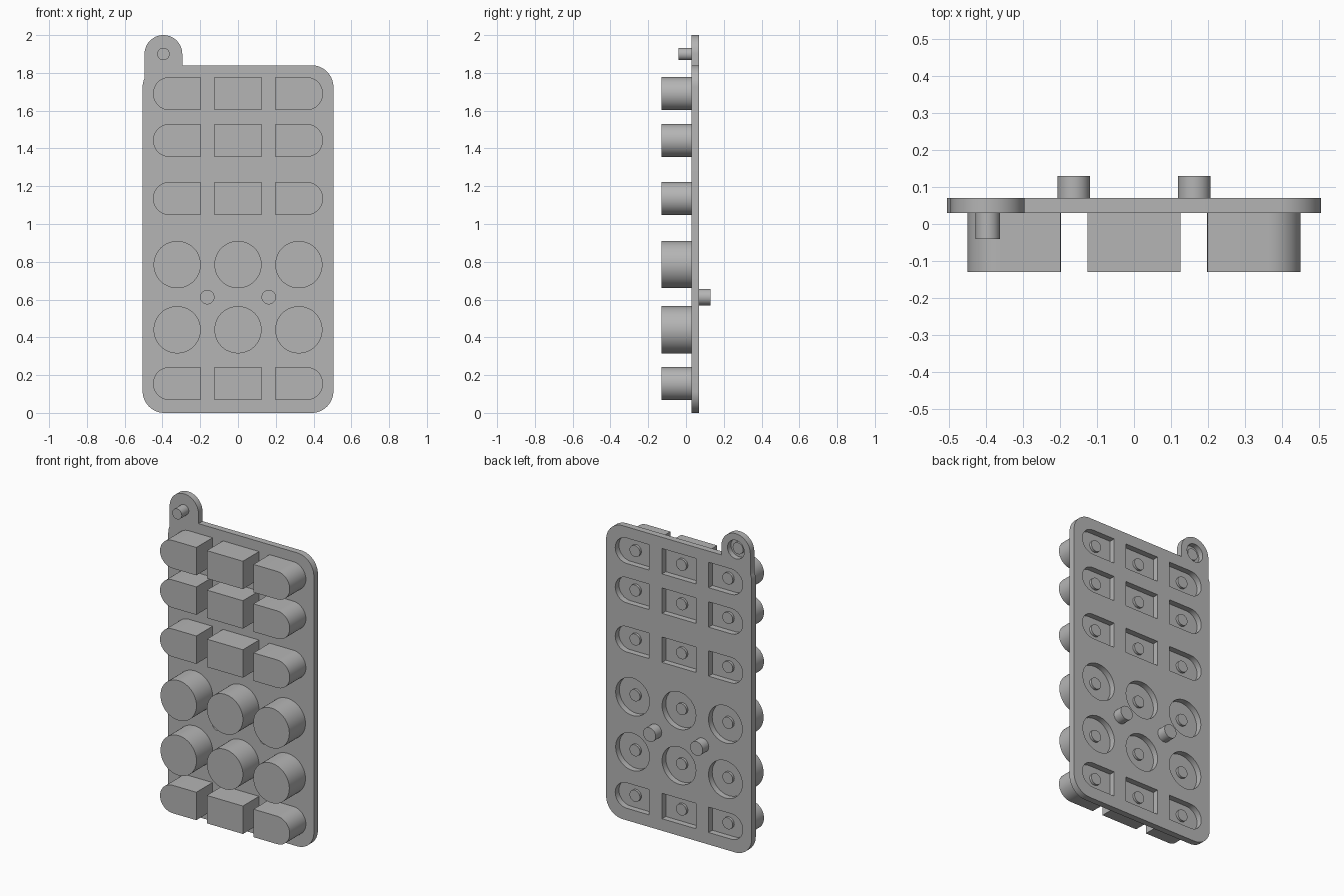
import bpy, bmesh, math

if "Cube" in bpy.data.objects:
    bpy.data.objects.remove(bpy.data.objects["Cube"])

rubber = bpy.data.materials.new("grey rubber")
rubber.diffuse_color = (0.46, 0.46, 0.46, 1)
rubber.use_nodes = True
rubber.node_tree.nodes["Principled BSDF"].inputs["Base Color"].default_value = rubber.diffuse_color


def arc(cx, cz, r, a0, a1, n=16):
    return [(cx + r * math.cos(math.radians(a0 + (a1 - a0) * i / n)),
             cz + r * math.sin(math.radians(a0 + (a1 - a0) * i / n))) for i in range(n + 1)]


def circle(cx, cz, r, n=48):
    return arc(cx, cz, r, 0, 360, n)[:-1]


def finish(obj):
    bm = bmesh.new()
    bm.from_mesh(obj.data)
    bmesh.ops.remove_doubles(bm, verts=bm.verts, dist=1e-5)
    bmesh.ops.recalc_face_normals(bm, faces=bm.faces)
    bm.to_mesh(obj.data)
    bm.free()
    obj.data.materials.clear()
    obj.data.materials.append(rubber)
    bpy.ops.object.select_all(action='DESELECT')
    obj.select_set(True)
    bpy.context.view_layer.objects.active = obj
    bpy.ops.object.shade_smooth_by_angle(angle=math.radians(30))


def slab(name, loops, y0, y1):
    """Extrude x/z outlines (first outer, rest holes) from y0 to y1."""
    cu = bpy.data.curves.new(name, 'CURVE')
    cu.dimensions = '2D'
    cu.fill_mode = 'BOTH'
    cu.extrude = (y1 - y0) / 2
    for pts in loops:
        sp = cu.splines.new('POLY')
        sp.points.add(len(pts) - 1)
        for p, (x, z) in zip(sp.points, pts):
            p.co = (x, z, 0, 1)
        sp.use_cyclic_u = True
    tmp = bpy.data.objects.new(name + "_outline", cu)
    bpy.context.collection.objects.link(tmp)
    dg = bpy.context.evaluated_depsgraph_get()
    me = bpy.data.meshes.new_from_object(tmp.evaluated_get(dg))
    bpy.data.objects.remove(tmp)
    for v in me.vertices:
        x, z, d = v.co
        v.co = (x, (y0 + y1) / 2 - d, z)
    obj = bpy.data.objects.new(name, me)
    bpy.context.collection.objects.link(obj)
    finish(obj)


def button_outline(col, cz, inset):
    """Rectangle in the middle column, one rounded end in the outer columns."""
    h = 0.0875 - inset
    if col == 0:
        w = 0.125 - inset
        return [(-w, cz - h), (w, cz - h), (w, cz + h), (-w, cz + h)]
    inner = 0.198 + inset
    pts = [(inner, cz - h)] + arc(0.3625, cz, h, -90, 90, 24) + [(inner, cz + h)]
    return [(col * x, z) for x, z in pts]


FRONT, SHEET0, SHEET1 = -0.13, 0.03, 0.07
INSET = 0.008
holes = []

# Buttons, each with a recess behind it and a contact stub inside
for row, (cz, is_round) in enumerate([(0.155, 0), (0.44, 1), (0.785, 1),
                                      (1.135, 0), (1.4425, 0), (1.69, 0)]):
    for col in (-1, 0, 1):
        cx = col * 0.322
        if is_round:
            outline, recess = circle(cx, cz, 0.125), circle(cx, cz, 0.125 - INSET)
        else:
            outline, recess = button_outline(col, cz, 0), button_outline(col, cz, INSET)
        holes.append(recess)
        tag = f"{row + 1}_{col + 2}"
        slab("button_" + tag, [outline], FRONT, SHEET0 + 0.003)
        slab("contact_stub_" + tag, [circle(cx, cz, 0.036, 32)], SHEET0, SHEET0 + 0.018)

# Locating posts on the back, hollow from the front
for side in (-1, 1):
    cx, cz = side * 0.163, 0.613
    holes.append(circle(cx, cz, 0.036, 32))
    me = bpy.data.meshes.new("locating_post")
    post = bpy.data.objects.new("locating_post", me)
    bpy.context.collection.objects.link(post)
    bm = bmesh.new()
    prof = [(0, 0.115), (0.036, 0.115), (0.036, 0.065), (0.044, 0.065), (0.044, 0.13), (0, 0.13)]
    vs = [bm.verts.new((cx + r, y, cz)) for r, y in prof]
    es = [bm.edges.new(pair) for pair in zip(vs, vs[1:])]
    bmesh.ops.spin(bm, geom=vs + es, cent=(cx, 0, cz), axis=(0, 1, 0),
                   angle=2 * math.pi, steps=32)
    bm.to_mesh(me)
    bm.free()
    finish(post)

# Corner tab: front pin, recess floor and rear stub
TX, TZ = -0.395, 1.9
holes.append(circle(TX, TZ, 0.058))
slab("tab_floor", [circle(TX, TZ, 0.058)], SHEET0, SHEET0 + 0.006)
slab("tab_pin", [circle(TX, TZ, 0.033, 32)], -0.04, SHEET0 + 0.003)
slab("tab_stub", [circle(TX, TZ, 0.036, 32)], SHEET0 + 0.003, SHEET0 + 0.02)

# Backing sheet with rounded corners and the tab
W, H, R = 0.505, 1.84, 0.115
sheet = (arc(-W + R, R, R, 180, 270) + arc(W - R, R, R, 270, 360)
         + arc(W - R, H - R, R, 0, 90) + [(TX + 0.1, H)]
         + arc(TX, TZ, 0.1, 0, 180, 32) + arc(-W + R, H - R, R, 156, 180, 5))
slab("backing_sheet", [sheet] + holes, SHEET0, SHEET1)
